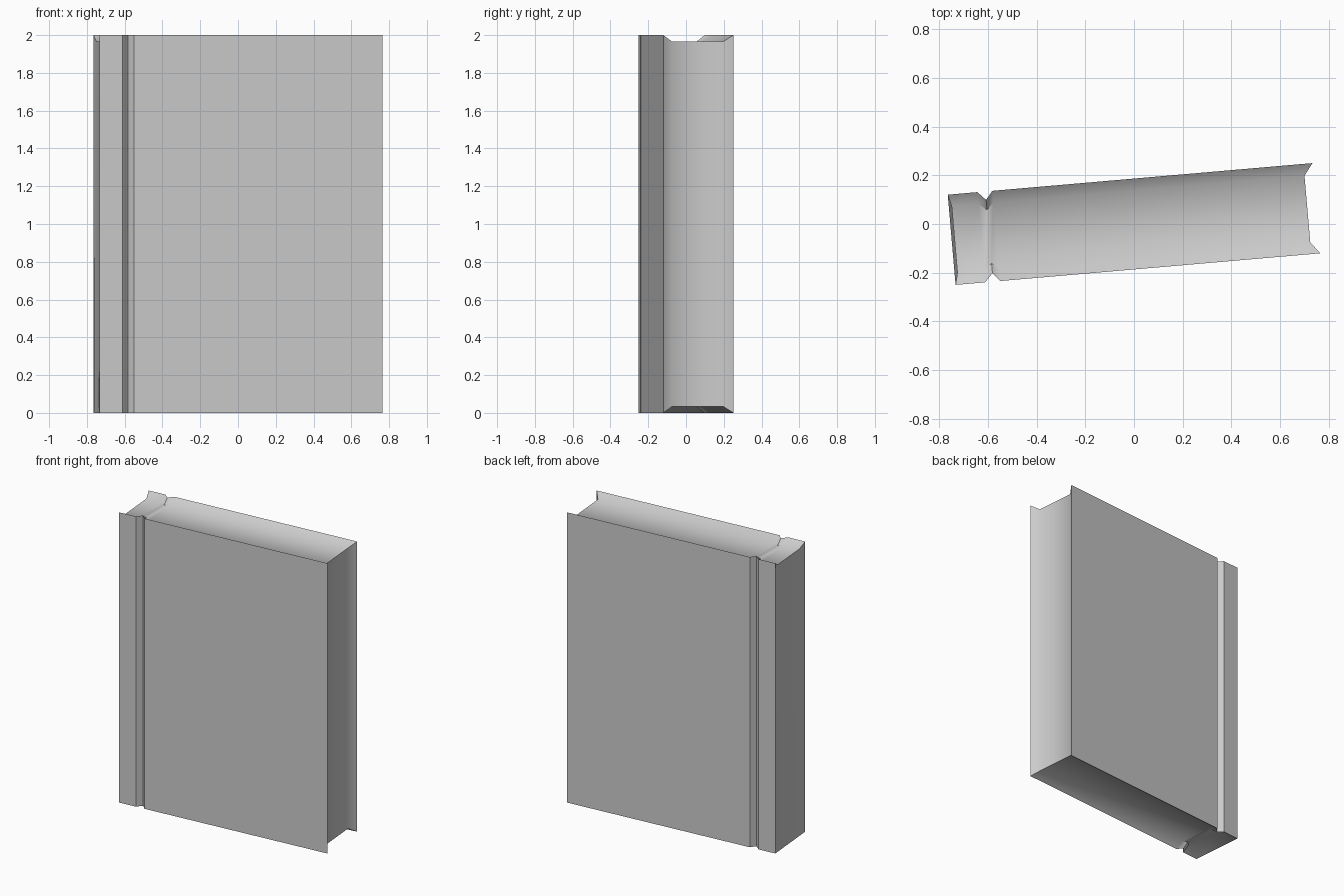
import bpy, bmesh, math
from mathutils import Matrix

if "Cube" in bpy.data.objects:
    bpy.data.objects.remove(bpy.data.objects["Cube"])

H = 2.0           # book height
OUT = 0.186       # half thickness at the covers
INN = 0.137       # half thickness of the page block
DIP = 0.033       # how far the pages sit below the cover edges

# Stations along the width:
# (cover u, page u top, page u bottom, cover v, page v, page top z, page bottom z)
stations = [
    (-0.752, -0.740, -0.752, OUT, INN, H - DIP, 0.0),            # spine
    (-0.630, -0.630, -0.630, OUT, INN, H - DIP, DIP),            # hinge start
    (-0.597, -0.597, -0.597, OUT - 0.035, 0.11, H - DIP, DIP),   # hinge groove
    (-0.568, -0.568, -0.568, OUT, INN, H - DIP, DIP),            # hinge end
    (0.752, 0.715, 0.715, OUT, INN, H - DIP, DIP),               # fore edge
]

bm = bmesh.new()
top, bot = [], []
for uc, ut, ub, vc, vp, zt, zb in stations:
    top.append([bm.verts.new(p) for p in
                ((uc, -vc, H), (ut, -vp, zt), (ut, vp, zt), (uc, vc, H))])
    bot.append([bm.verts.new(p) for p in
                ((uc, -vc, 0), (ub, -vp, zb), (ub, vp, zb), (uc, vc, 0))])

# Page ends (top and bottom) and the two covers
for i in range(len(stations) - 1):
    for j in range(3):
        bm.faces.new((top[i][j], top[i + 1][j], top[i + 1][j + 1], top[i][j + 1]))
        bm.faces.new((bot[i][j], bot[i][j + 1], bot[i + 1][j + 1], bot[i + 1][j]))
    for j in (0, 3):
        bm.faces.new((bot[i][j], bot[i + 1][j], top[i + 1][j], top[i][j]))

# Spine and recessed fore edge
for i in (0, -1):
    for j in range(3):
        bm.faces.new((bot[i][j], bot[i][j + 1], top[i][j + 1], top[i][j]))

bmesh.ops.recalc_face_normals(bm, faces=bm.faces[:])
bm.transform(Matrix.Rotation(math.radians(4.95), 4, 'Z'))
mesh = bpy.data.meshes.new("book")
bm.to_mesh(mesh)
bm.free()

book = bpy.data.objects.new("book", mesh)
bpy.context.collection.objects.link(book)
bpy.context.view_layer.objects.active = book
book.select_set(True)
bpy.ops.object.shade_smooth_by_angle(angle=math.radians(40))
